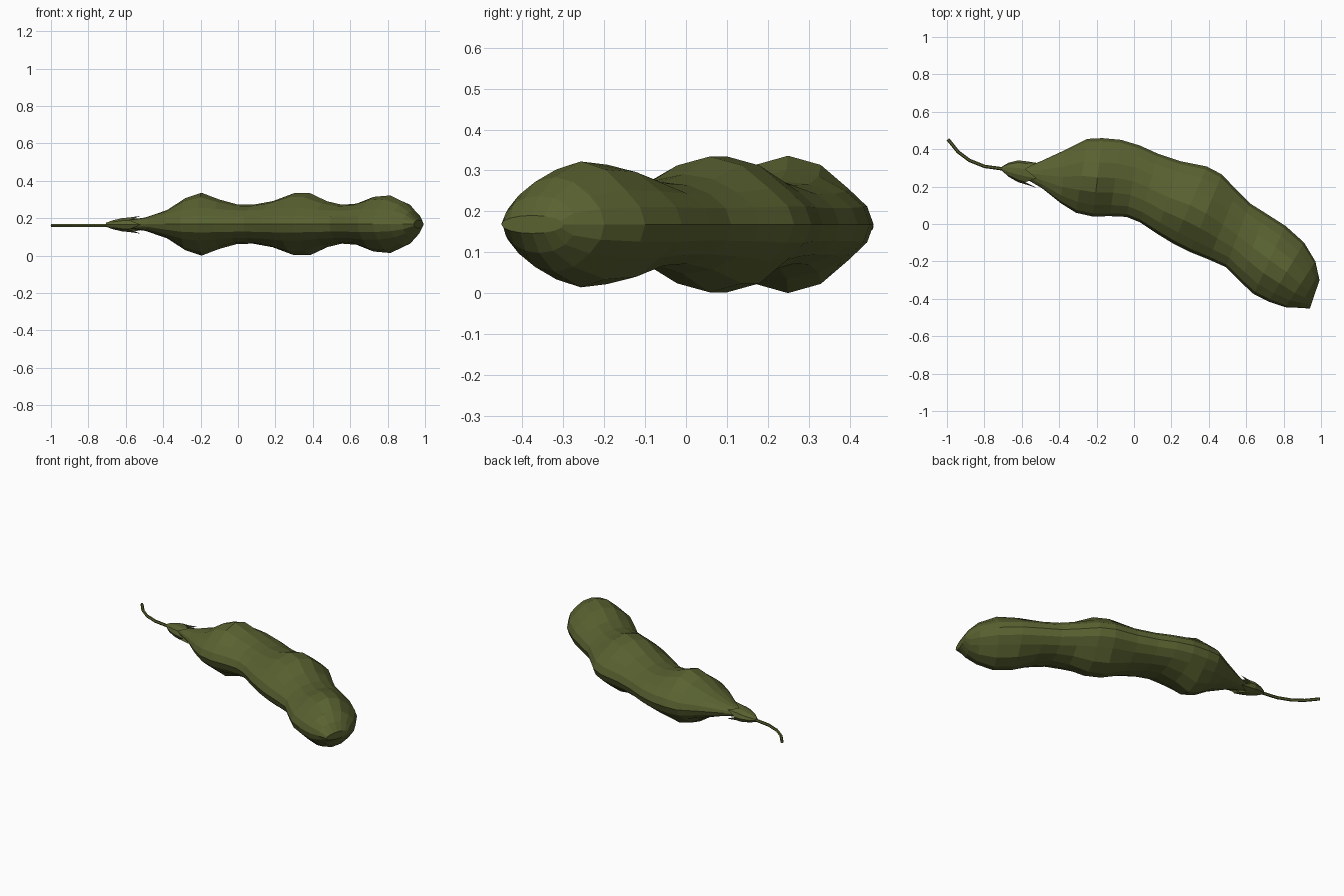
import bpy, math
from mathutils import Vector

if "Cube" in bpy.data.objects:
    bpy.data.objects.remove(bpy.data.objects["Cube"])

ZC = 0.168
green = bpy.data.materials.new("pod_green")
green.diffuse_color = (0.10, 0.12, 0.03, 1)
green.use_nodes = True
green.node_tree.nodes["Principled BSDF"].inputs["Base Color"].default_value = green.diffuse_color


def make(name, verts, faces):
    me = bpy.data.meshes.new(name)
    me.from_pydata(verts, [], faces)
    me.materials.append(green)
    ob = bpy.data.objects.new(name, me)
    bpy.context.collection.objects.link(ob)
    return ob


def bridge(rows, n):
    return [(r * n + i, r * n + (i + 1) % n, (r + 1) * n + (i + 1) % n, (r + 1) * n + i)
            for r in range(rows - 1) for i in range(n)]


# Pod: cross-sections as back edge (x, y), front edge (x, y), shell half height, pea bulge
SECTIONS = [
    (-0.60, 0.295, -0.60, 0.255, 0.020, 0),
    (-0.50, 0.335, -0.49, 0.190, 0.036, 0),
    (-0.37, 0.395, -0.39, 0.110, 0.075, 0),
    (-0.25, 0.455, -0.31, 0.060, 0.105, 0.035),
    (-0.17, 0.459, -0.22, 0.040, 0.115, 0.053),
    (-0.07, 0.450, -0.13, 0.042, 0.112, 0.020),
    (0.03, 0.420, -0.04, 0.038, 0.106, 0),
    (0.13, 0.375, 0.03, 0.010, 0.104, 0),
    (0.25, 0.335, 0.12, -0.050, 0.108, 0.015),
    (0.39, 0.307, 0.21, -0.105, 0.116, 0.050),
    (0.47, 0.265, 0.30, -0.150, 0.116, 0.050),
    (0.55, 0.180, 0.40, -0.190, 0.108, 0.015),
    (0.62, 0.110, 0.49, -0.230, 0.104, 0),
    (0.70, 0.060, 0.57, -0.310, 0.104, 0.006),
    (0.81, -0.010, 0.64, -0.375, 0.110, 0.036),
    (0.91, -0.100, 0.72, -0.415, 0.110, 0.044),
    (0.97, -0.200, 0.81, -0.445, 0.098, 0.018),
    (0.985, -0.270, 0.88, -0.448, 0.070, 0),
    (0.992, -0.300, 0.94, -0.452, 0.022, 0),
]
N = 16
verts = []
for bx, by, fx, fy, h, e in SECTIONS:
    back, front = Vector((bx, by, ZC)), Vector((fx, fy, ZC))
    mid, half = (back + front) / 2, (back - front) / 2
    for i in range(N):
        a = 2 * math.pi * i / N
        u, s = math.cos(a), math.sin(a)
        bump = e * max(0, 1 - (u / 0.75) ** 2) * (1 if s > 0 else -1)
        verts.append(mid + half * u + Vector((0, 0, h * s + bump)))
last = (len(SECTIONS) - 1) * N
make("pod", verts, bridge(len(SECTIONS), N) +
     [tuple(range(N))[::-1], tuple(range(last, last + N))])

# Calyx: flared cup with five pointed sepals
M = 10
cup = [(-0.705, 0.296, 0.012, 0.011), (-0.67, 0.290, 0.038, 0.025),
       (-0.62, 0.282, 0.058, 0.037), (-0.58, 0.274, 0.062, 0.041)]
verts = [(x, y + ry * math.cos(2 * math.pi * i / M), ZC - 0.003 + rz * math.sin(2 * math.pi * i / M))
         for x, y, ry, rz in cup for i in range(M)]
faces = bridge(len(cup), M) + [tuple(range(M))[::-1]]
rim = (len(cup) - 1) * M
for k in range(5):
    a = 2 * math.pi * (2 * k + 1) / M
    verts.append((-0.52, 0.267 + 0.074 * math.cos(a), ZC - 0.003 + 0.050 * math.sin(a)))
    t = len(verts) - 1
    i = 2 * k
    faces += [(rim + i, rim + i + 1, t), (rim + i + 1, rim + (i + 2) % M, t)]
make("calyx", verts, faces)

# Stem: thin curved tube
path = [(-0.995, 0.453), (-0.94, 0.385), (-0.88, 0.340), (-0.80, 0.308), (-0.69, 0.293)]
S = 6
verts = []
for k, p in enumerate(path):
    d = (Vector(path[min(k + 1, 4)]) - Vector(path[max(k - 1, 0)])).normalized()
    for i in range(S):
        a = 2 * math.pi * i / S
        c = 0.009 * math.cos(a)
        verts.append((p[0] - d.y * c, p[1] + d.x * c, ZC - 0.006 + 0.009 * math.sin(a)))
end = 4 * S
make("stem", verts, bridge(5, S) + [tuple(range(S))[::-1], tuple(range(end, end + S))])

# Consistent outward normals
import bmesh
for ob in bpy.data.objects:
    bm = bmesh.new()
    bm.from_mesh(ob.data)
    bmesh.ops.recalc_face_normals(bm, faces=bm.faces)
    bm.to_mesh(ob.data)
    bm.free()
